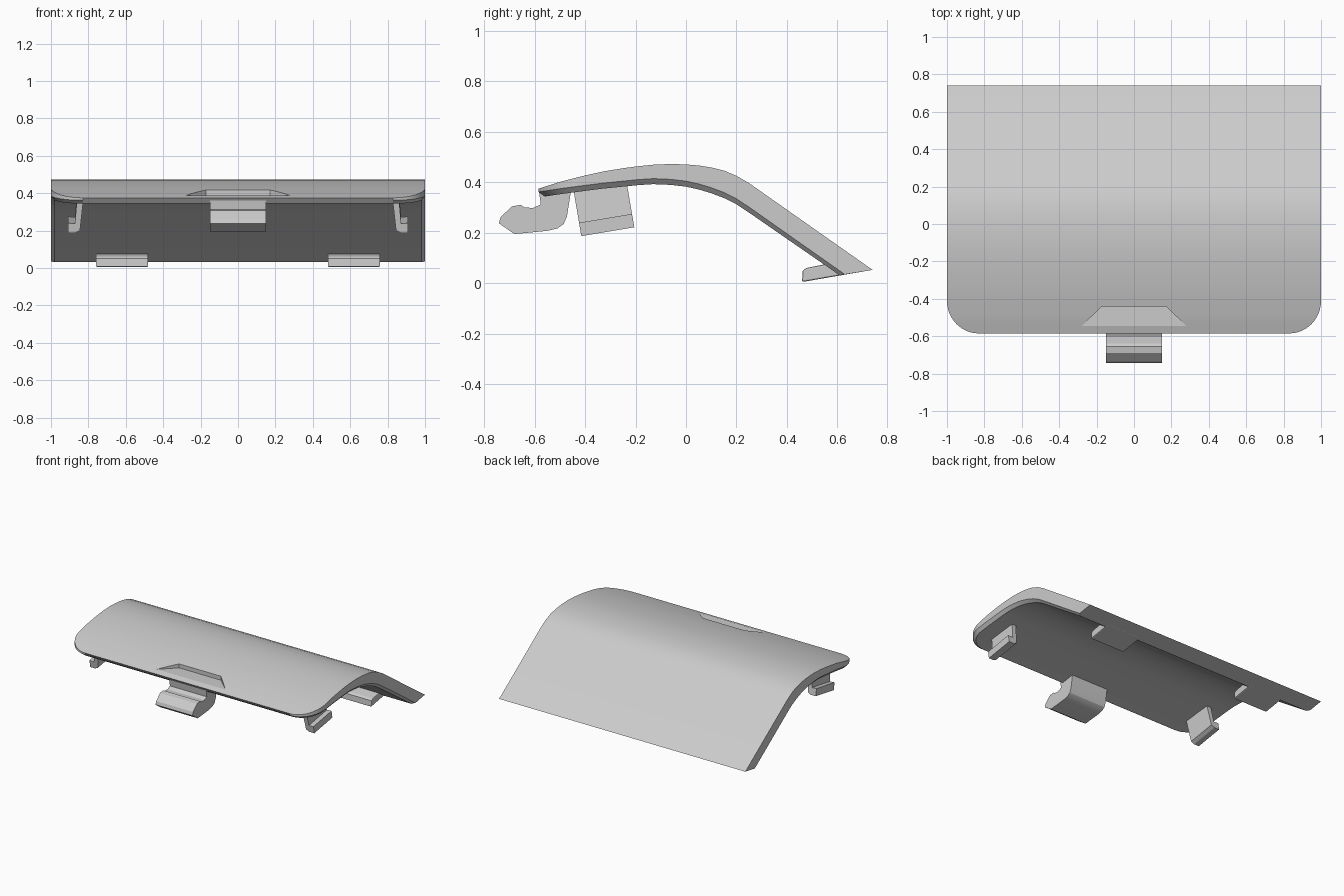
import bpy, bmesh, math

if "Cube" in bpy.data.objects:
    bpy.data.objects.remove(bpy.data.objects["Cube"])

grey = bpy.data.materials.new("light_grey_plastic")
grey.use_nodes = True
grey.diffuse_color = (0.6, 0.6, 0.6, 1)
grey.node_tree.nodes["Principled BSDF"].inputs["Base Color"].default_value = (0.6, 0.6, 0.6, 1)


def loft(name, rings):
    """Skin a row of equal closed rings and cap both ends."""
    bm = bmesh.new()
    loops = [[bm.verts.new(p) for p in ring] for ring in rings]
    n = len(loops[0])
    for a, b in zip(loops, loops[1:]):
        for i in range(n):
            j = (i + 1) % n
            bm.faces.new((a[i], a[j], b[j], b[i]))
    bm.faces.new(loops[0])
    bm.faces.new(loops[-1])
    bmesh.ops.recalc_face_normals(bm, faces=bm.faces)
    mesh = bpy.data.meshes.new(name)
    bm.to_mesh(mesh)
    bm.free()
    mesh.materials.append(grey)
    obj = bpy.data.objects.new(name, mesh)
    bpy.context.collection.objects.link(obj)
    return obj


def activate(obj):
    bpy.ops.object.select_all(action='DESELECT')
    obj.select_set(True)
    bpy.context.view_layer.objects.active = obj


def smooth(obj, degrees):
    activate(obj)
    bpy.ops.object.shade_smooth_by_angle(angle=math.radians(degrees))


def across(name, profile, x0, x1):
    """Extrude a (y, z) profile along x."""
    return loft(name, [[(x, y, z) for y, z in profile] for x in (x0, x1)])


# Cover section: y, top height, side edge height
SECTION = [(-.585, .375, .362), (-.5, .402, .375), (-.41, .425, .387),
           (-.33, .443, .397), (-.25, .456, .405), (-.19, .464, .411),
           (-.13, .470, .415), (-.06, .473, .412), (0, .471, .405),
           (.05, .467, .394), (.1, .459, .379), (.15, .447, .360),
           (.2, .426, .335), (.25, .397, .302)]
CHAMFER = .022


def height(y, column):
    for a, b in zip(SECTION, SECTION[1:]):
        if y <= b[0]:
            t = (y - a[0]) / (b[0] - a[0])
            return a[column] + t * (b[column] - a[column])
    return SECTION[-1][column]


def cover_ring(w, wb, top, mid, bot):
    return [(-w, *top), (w, *top), (w, *mid), (wb, *bot), (-wb, *bot), (-w, *mid)]


# Curved cover with rounded front corners and a chamfered lower rim
rings = []
STEPS = 12
for i in range(STEPS + 1):
    a = math.pi / 2 * i / STEPS
    y, w = -.41 - .175 * math.cos(a), .83 + .17 * math.sin(a)
    yb, wb = -.41 - .15 * math.cos(a), .83 + .15 * math.sin(a)
    rings.append(cover_ring(w, wb, (y, height(y, 1)), (y, height(y, 2)),
                            (yb, height(yb, 2) - CHAMFER)))
for y, top, mid in SECTION[3:]:
    rings.append(cover_ring(1, .98, (y, top), (y, mid), (y, mid - CHAMFER)))
rings.append(cover_ring(1, .98, (.74, .053), (.63, .035), (.61, .031)))
cover = loft("cover", rings)

# Finger recess cut into the front of the top
outline = [(-.17, -.44), (.17, -.44), (.28, -.545), (.28, -.57), (-.28, -.57), (-.28, -.545)]
cutter = loft("recess_cutter", [[(x, y, z) for x, y in outline] for z in (.388, .6)])
cutter.hide_render = True
cut = cover.modifiers.new("recess", 'BOOLEAN')
cut.operation = 'DIFFERENCE'
cut.solver = 'EXACT'
cut.object = cutter
activate(cover)
bpy.ops.object.modifier_apply(modifier=cut.name)
bpy.data.objects.remove(cutter)
smooth(cover, 15)

# Front latch with hooked nose
latch = across("front_latch", [
    (-.583, .368), (-.576, .313), (-.605, .299), (-.64, .3), (-.655, .311),
    (-.69, .305), (-.735, .262), (-.742, .238), (-.68, .195), (-.55, .208),
    (-.51, .217), (-.485, .235), (-.472, .265), (-.455, .372)], -.15, .15)
smooth(latch, 25)

# Side hooks: a leaning arm with an outward foot
HOOK = [(.825, .378), (.86, .378), (.872, .237), (.91, .24),
        (.91, .187), (.87, .187), (.845, .2)]
# Rear tabs lying flush with the rear end
TAB = [(.46, .005), (.463, .05), (.478, .061), (.55, .075), (.6, .06), (.64, .036)]
for side, s in (("left", 1), ("right", -1)):
    loft(side + "_hook", [[(s * x, y - .17 * (z - .187), z + dz) for x, z in HOOK]
                          for y, dz in ((-.415, 0), (-.205, .035))])
    tab = across(side + "_rear_tab", TAB, s * .48, s * .76)
    bevel = tab.modifiers.new("soft_edges", 'BEVEL')
    bevel.width = .006
    bevel.segments = 2
    bevel.angle_limit = math.radians(50)
